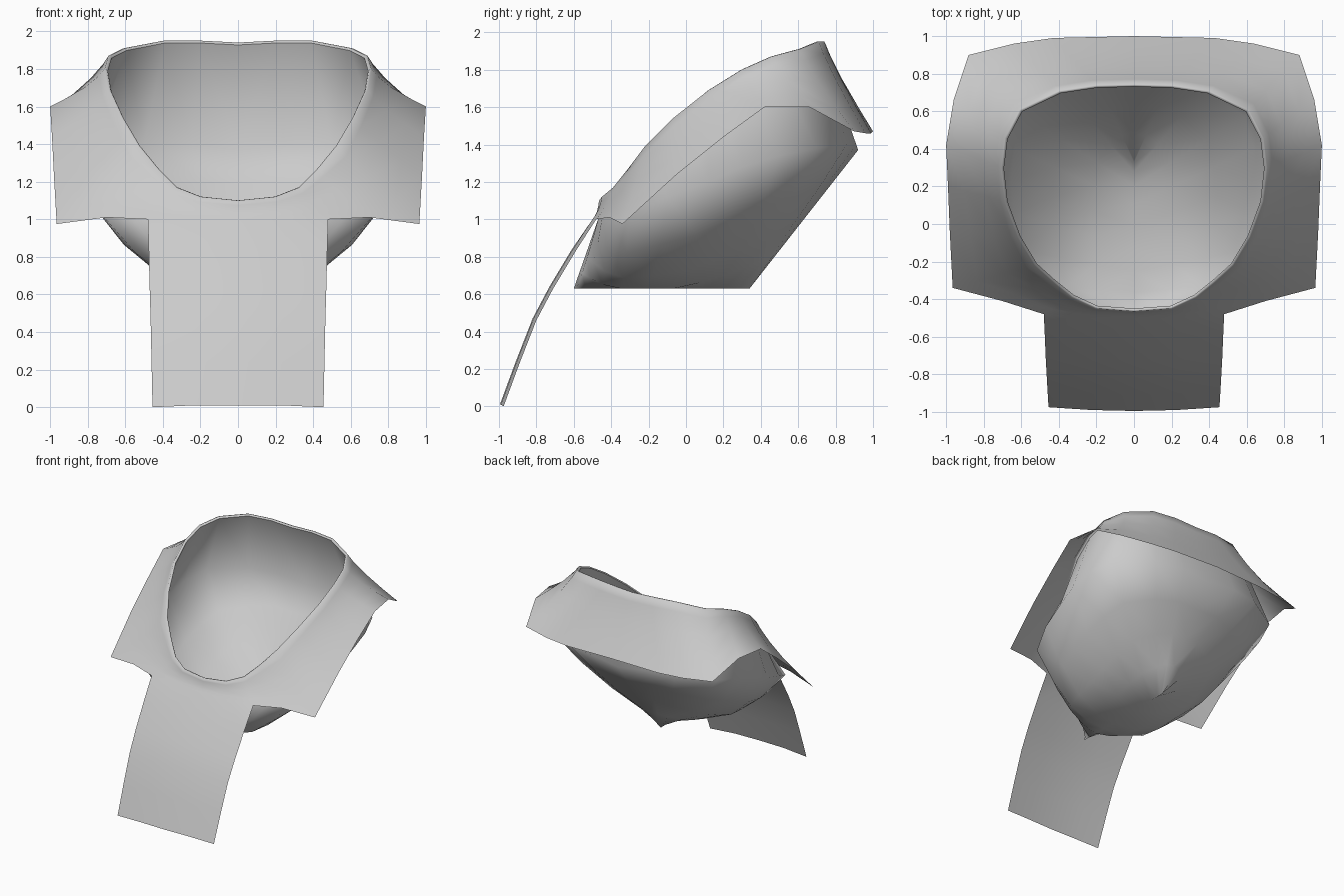
import bpy
import bmesh
from math import sin, cos, pi
from mathutils import Vector

if "Cube" in bpy.data.objects:
    bpy.data.objects.remove(bpy.data.objects["Cube"], do_unlink=True)

# One pale grey cloth
cloth = bpy.data.materials.new("pale grey cloth")
cloth.use_nodes = True
grey = (0.6, 0.6, 0.6, 1)
cloth.diffuse_color = grey
cloth.node_tree.nodes["Principled BSDF"].inputs["Base Color"].default_value = grey


def points(*triples):
    return [Vector(p) for p in triples]


def blend(loop_a, loop_b, t, lift=0.0):
    """Row of points part of the way from one loop to another."""
    return [a.lerp(b, t) + Vector((0, 0, lift)) for a, b in zip(loop_a, loop_b)]


def add_strip(bm, rows):
    """Skin a series of equally long rows with quads."""
    grid = [[bm.verts.new(p) for p in row] for row in rows]
    for upper, lower in zip(grid, grid[1:]):
        for i in range(len(upper) - 1):
            bm.faces.new((upper[i], lower[i], lower[i + 1], upper[i + 1]))


def finish(bm, name):
    """Weld the half mesh, mirror it across x and shade it smooth."""
    bmesh.ops.remove_doubles(bm, verts=bm.verts, dist=0.001)
    bmesh.ops.dissolve_degenerate(bm, edges=bm.edges, dist=0.0005)
    bmesh.ops.recalc_face_normals(bm, faces=bm.faces)
    mesh = bpy.data.meshes.new(name)
    bm.to_mesh(mesh)
    bm.free()
    mesh.materials.append(cloth)
    for face in mesh.polygons:
        face.use_smooth = True
    obj = bpy.data.objects.new(name, mesh)
    bpy.context.collection.objects.link(obj)
    mirror = obj.modifiers.new("mirror", "MIRROR")
    mirror.use_clip = True


# Half loops, running from the front centre round to the back centre
rim = points(
    (0, -.465, 1.1), (.2, -.45, 1.12), (.33, -.39, 1.17), (.43, -.31, 1.27),
    (.53, -.22, 1.39), (.62, -.07, 1.54), (.69, .12, 1.69), (.71, .3, 1.8),
    (.69, .46, 1.87), (.61, .61, 1.91), (.4, .71, 1.95), (.2, .74, 1.95),
    (0, .745, 1.94))
hem = points(
    (0, -.5, 1), (.26, -.5, 1), (.48, -.48, 1), (.7, -.41, 1.01),
    (.965, -.34, .975), (.98, -.05, 1.24), (.99, .2, 1.44), (1, .42, 1.6),
    (.96, .66, 1.6), (.88, .9, 1.47), (.64, .96, 1.46), (.43, .99, 1.46),
    (0, 1, 1.47))
seam = points(
    (0, -.47, 1), (.2, -.47, 1), (.38, -.45, 1), (.56, -.4, 1),
    (.73, -.3, 1.03), (.81, -.1, 1.12), (.85, .12, 1.2), (.87, .3, 1.28),
    (.85, .5, 1.34), (.78, .7, 1.38), (.5, .86, 1.4), (.25, .91, 1.4),
    (0, .92, 1.37))

# Straight keel along the bottom of the lining
last = len(rim) - 1
turns = [pi * i / last for i in range(last + 1)]
keel = [Vector((0, -.13 - .47 * cos(turn), .63)) for turn in turns]


def belly(t):
    """Row between seam and keel, sagging most at the sides."""
    row = blend(seam, keel, t)
    for p, turn in zip(row, turns):
        p.z = max(p.z - .76 * t * (1 - t) * sin(turn) ** 2, .63)
    return row


# Inner side of the rolled rim
middle = Vector((0, .15, 0))
inner = [Vector((p.x * .975, middle.y + (p.y - middle.y) * .975, p.z - .012))
         for p in rim]

# Collar: rolled rim flaring out to the hem
bm = bmesh.new()
add_strip(bm, [inner, blend(inner, rim, .4, .008), rim,
               blend(rim, hem, .1, -.015), blend(rim, hem, .35, -.025),
               blend(rim, hem, .7, -.015), hem])

# Front tongue, hanging from the first three hem points
tongue = [hem[:3]]
for y, z, half in ((-.6, .84, .475), (-.72, .64, .47), (-.81, .47, .465),
                   (-.9, .24, .46), (-.985, .01, .455)):
    tongue.append(points((0, y - .01, z), (half * .5, y - .005, z),
                         (half, y + .01, z - .01)))
add_strip(bm, tongue)
finish(bm, "collar_with_front_tongue")

# Lining: a single bag from the rim out to the seam, then in to the keel
bm = bmesh.new()
add_strip(bm, [inner, seam, belly(.25), belly(.5), belly(.75), keel])
finish(bm, "lining_bag")
